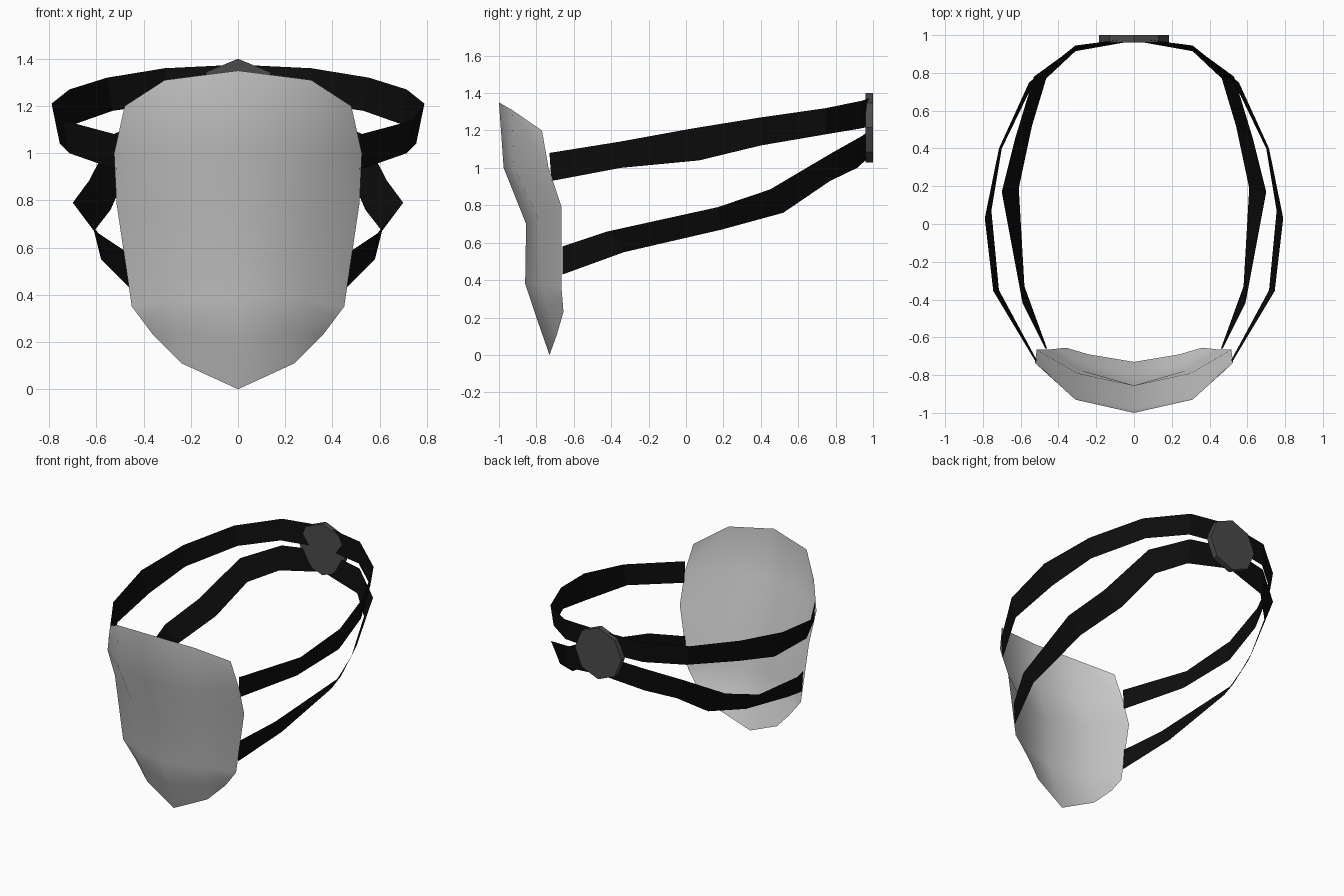
import bpy, math

if "Cube" in bpy.data.objects:
    bpy.data.objects.remove(bpy.data.objects["Cube"])


def material(name, value):
    m = bpy.data.materials.new(name)
    m.diffuse_color = (value, value, value, 1)
    m.use_nodes = True
    m.node_tree.nodes["Principled BSDF"].inputs["Base Color"].default_value = m.diffuse_color
    return m


def mirrored_sheet(name, rows, mat=None, smooth=False):
    """Skin a grid of points and mirror it across x = 0."""
    n = len(rows[0])
    verts = [p for row in rows for p in row]
    faces = [(r * n + c, (r + 1) * n + c, (r + 1) * n + c + 1, r * n + c + 1)
             for r in range(len(rows) - 1) for c in range(n - 1)]
    me = bpy.data.meshes.new(name)
    me.from_pydata(verts, [], faces)
    ob = bpy.data.objects.new(name, me)
    bpy.context.collection.objects.link(ob)
    mod = ob.modifiers.new("Mirror", 'MIRROR')
    mod.use_clip = True
    me.polygons.foreach_set("use_smooth", [smooth] * len(faces))
    if mat:
        me.materials.append(mat)
    return ob


black = material("strap_black", 0.004)
dark = material("clasp_grey", 0.07)

# Face plate: rows from brow to chin, columns from centre to side edge
mirrored_sheet("face_plate", [
    [(0, -1.0, 1.35), (.31, -.93, 1.31), (.48, -.77, 1.20)],
    [(0, -.975, 1.0), (.31, -.92, 1.0), (.525, -.735, 1.0)],
    [(0, -.855, .70), (.30, -.79, .73), (.515, -.665, .79)],
    [(0, -.86, .38), (.28, -.775, .38), (.45, -.665, .35)],
    [(0, -.80, .20), (.26, -.735, .24), (.405, -.66, .29)],
    [(0, -.73, 0), (.24, -.69, .11), (.36, -.655, .23)],
], smooth=True)

# Upper strap: top and bottom edge pairs from mask to clasp
mirrored_sheet("upper_strap", [
    [(.52, -.73, 1.08), (.515, -.72, .93)],
    [(.745, -.355, 1.14), (.715, -.35, 1.0)],
    [(.79, .03, 1.21), (.755, .07, 1.04)],
    [(.715, .40, 1.27), (.70, .40, 1.12)],
    [(.555, .75, 1.32), (.53, .75, 1.18)],
    [(.31, .945, 1.36), (.31, .93, 1.21)],
    [(0, .985, 1.375), (0, .975, 1.22)],
], black)

# Lower strap
mirrored_sheet("lower_strap", [
    [(.47, -.66, .58), (.46, -.66, .43)],
    [(.59, -.42, .66), (.58, -.33, .55)],
    [(.70, .17, .79), (.61, .19, .67)],
    [(.63, .45, .885), (.54, .52, .76)],
    [(.53, .78, 1.08), (.465, .77, .93)],
    [(.31, .94, 1.17), (.31, .915, 1.0)],
    [(0, .98, 1.20), (0, .97, 1.05)],
], black)

# Octagonal clasp where the straps meet at the back
bpy.ops.mesh.primitive_cylinder_add(vertices=8, radius=.185, depth=.04,
                                    location=(0, .98, 1.215),
                                    rotation=(math.pi / 2, 0, 0))
clasp = bpy.context.object
clasp.name = "back_clasp"
clasp.data.materials.append(dark)
